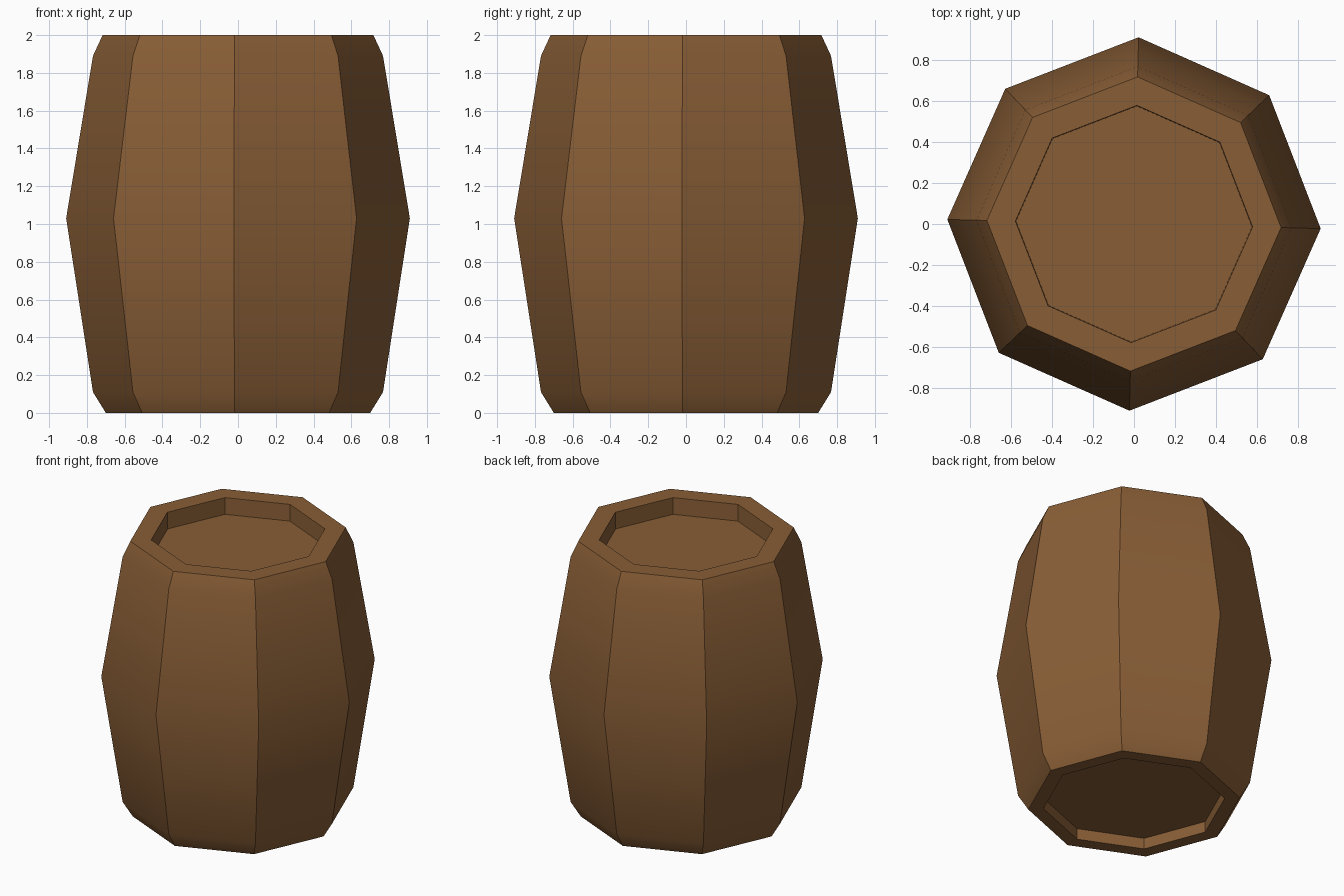
import bpy, bmesh, math

if "Cube" in bpy.data.objects:
    bpy.data.objects.remove(bpy.data.objects["Cube"])

SIDES = 8
TURN = math.radians(-1.4)   # the octagon is turned very slightly

wood = bpy.data.materials.new("brown wood")
wood.diffuse_color = (0.25, 0.112, 0.037, 1)
wood.use_nodes = True
wood.node_tree.nodes["Principled BSDF"].inputs["Base Color"].default_value = wood.diffuse_color

# (radius, height) from bottom lid, round the outside, to top lid
profile = [(0.60, 0.08), (0.60, 0.0), (0.70, 0.0), (0.768, 0.11),
           (0.91, 1.03), (0.768, 1.89), (0.717, 2.0),
           (0.578, 2.0), (0.575, 1.88)]

bm = bmesh.new()
rings = []
for r, z in profile:
    rings.append([bm.verts.new((r * math.cos(TURN + i * math.tau / SIDES),
                                r * math.sin(TURN + i * math.tau / SIDES), z))
                  for i in range(SIDES)])

# staves, rims and recess walls
for low, high in zip(rings, rings[1:]):
    for i in range(SIDES):
        j = (i + 1) % SIDES
        bm.faces.new((low[i], low[j], high[j], high[i]))

# sunken lids
bm.faces.new(rings[0][::-1])
bm.faces.new(rings[-1])
bmesh.ops.recalc_face_normals(bm, faces=bm.faces)

mesh = bpy.data.meshes.new("barrel")
bm.to_mesh(mesh)
bm.free()
mesh.materials.append(wood)
barrel = bpy.data.objects.new("barrel", mesh)
bpy.context.collection.objects.link(barrel)

# soft shading along each stave, hard edges between staves
bpy.context.view_layer.objects.active = barrel
barrel.select_set(True)
bpy.ops.object.shade_smooth_by_angle(angle=math.radians(30))
